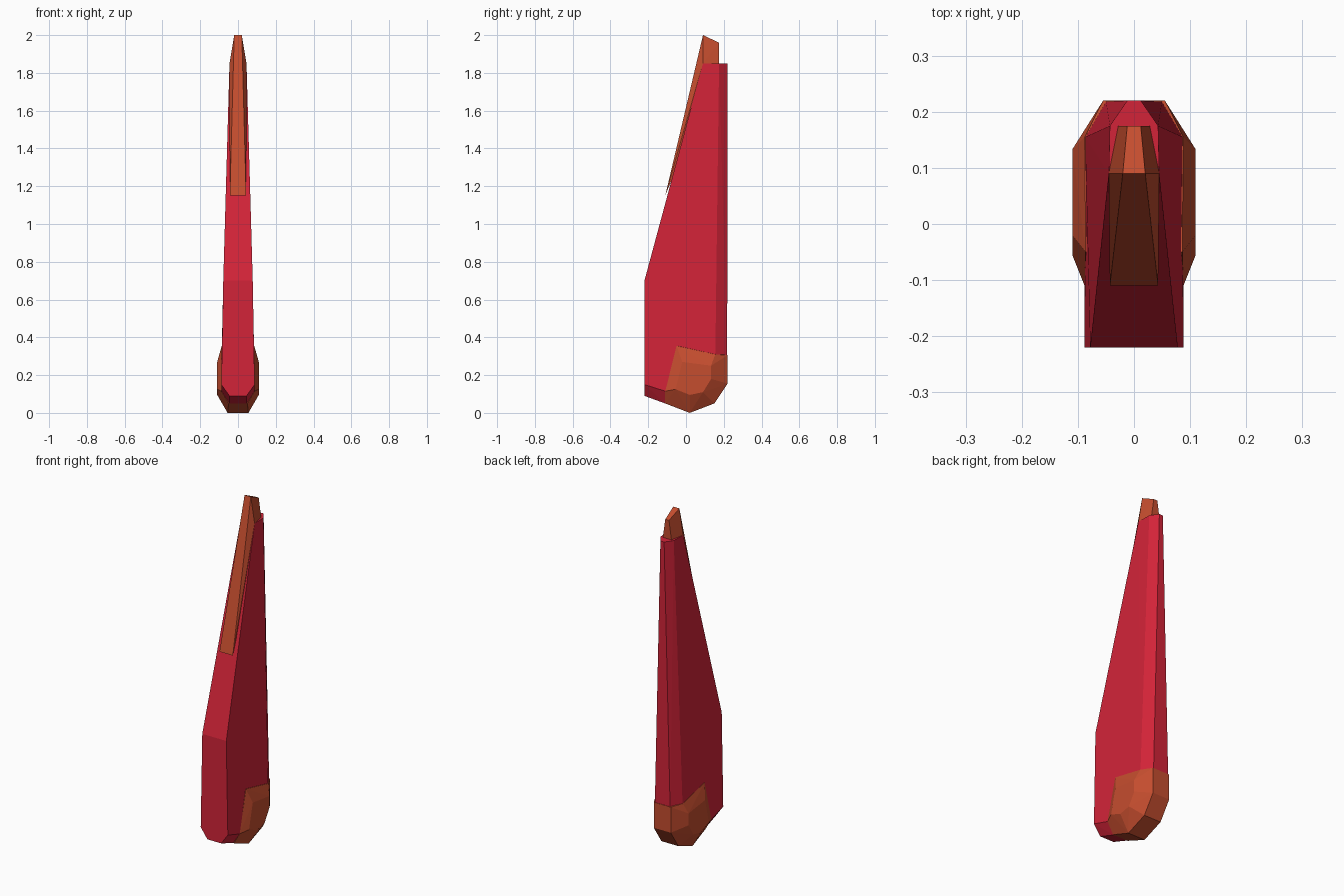
import bpy, bmesh

if "Cube" in bpy.data.objects:
    bpy.data.objects.remove(bpy.data.objects["Cube"])


def material(name, rgb):
    mat = bpy.data.materials.new(name)
    mat.diffuse_color = (*rgb, 1)
    mat.use_nodes = True
    mat.node_tree.nodes["Principled BSDF"].inputs["Base Color"].default_value = mat.diffuse_color
    return mat


def faceted_part(name, half_points, mat):
    """Convex faceted solid from points on the +x side, mirrored to -x."""
    bm = bmesh.new()
    for x, y, z in half_points:
        for side in (1, -1):
            bm.verts.new((side * x, y, z))
    result = bmesh.ops.convex_hull(bm, input=bm.verts[:])
    loose = [v for v in bm.verts if not v.link_faces]
    bmesh.ops.delete(bm, geom=loose, context='VERTS')
    bmesh.ops.dissolve_limit(bm, angle_limit=0.02, verts=bm.verts[:], edges=bm.edges[:])
    bmesh.ops.recalc_face_normals(bm, faces=bm.faces[:])
    mesh = bpy.data.meshes.new(name)
    bm.to_mesh(mesh)
    bm.free()
    mesh.materials.append(mat)
    obj = bpy.data.objects.new(name, mesh)
    bpy.context.collection.objects.link(obj)
    return obj


red = material("red", (0.65, 0.017, 0.04))
rust = material("rust", (0.56, 0.075, 0.028))

# Tapering blade body, sloped at the front and bevelled down the back
faceted_part("blade_body", [
    (0.045, -0.22, 0.09), (0.088, -0.22, 0.15), (0.078, -0.22, 0.70),
    (0.045, 0.09, 1.85), (0.043, 0.175, 1.85), (0.012, 0.22, 1.85),
    (0.087, 0.155, 0.28), (0.05, 0.218, 0.28),
    (0.045, -0.11, 0.05), (0.088, -0.11, 0.115), (0.04, 0.14, 0.10),
], red)

# Thin wedge lying on the slope and projecting above the body
faceted_part("tip_wedge", [
    (0.043, -0.11, 1.15), (0.045, 0.09, 1.85), (0.028, 0.175, 1.85),
    (0.020, 0.09, 2.00), (0.012, 0.175, 1.96),
], rust)

# Heel cap: outer rim (y, z, x) and a flat raised facet on each side
rim = [(-0.11, 0.115, 0.088), (-0.11, 0.05, 0.05), (0.02, 0.0, 0.055),
       (0.15, 0.05, 0.055), (0.22, 0.155, 0.055), (0.22, 0.305, 0.055),
       (0.155, 0.31, 0.088), (-0.05, 0.355, 0.086)]
side_facet = [(-0.055, 0.125), (0.02, 0.095), (0.09, 0.11),
              (0.133, 0.18), (0.133, 0.25), (-0.02, 0.27)]
faceted_part("heel_cap",
             [(x, y, z) for y, z, x in rim] + [(0.11, y, z) for y, z in side_facet],
             rust)
